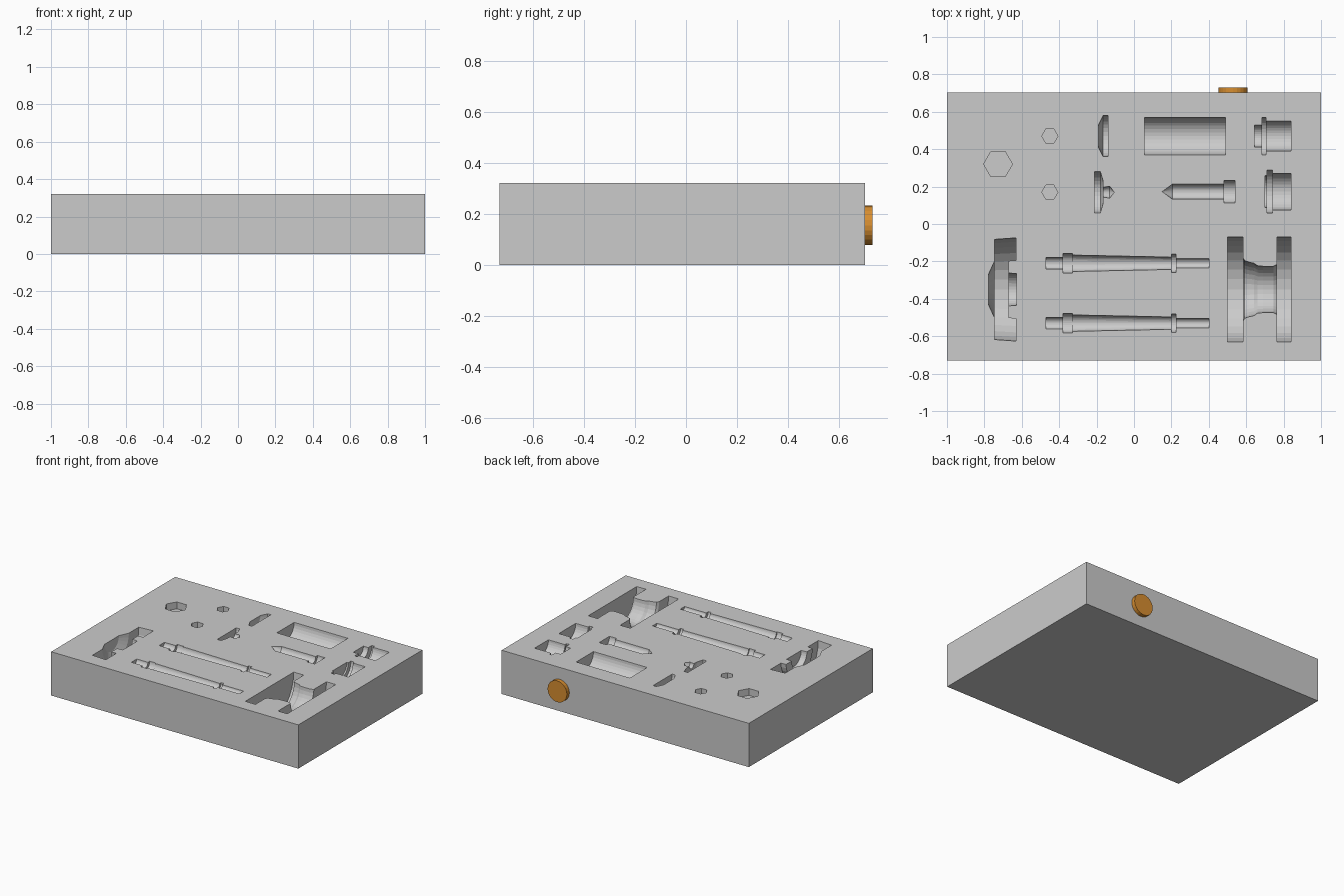
import bpy, bmesh, math
from mathutils import Matrix

if "Cube" in bpy.data.objects:
    bpy.data.objects.remove(bpy.data.objects["Cube"])

TOP = 0.32
Y0, Y1, YD = -0.731, 0.702, 0.731
SEG = 32


def make_object(name, bm):
    bmesh.ops.recalc_face_normals(bm, faces=bm.faces)
    mesh = bpy.data.meshes.new(name)
    bm.to_mesh(mesh)
    bm.free()
    obj = bpy.data.objects.new(name, mesh)
    bpy.context.collection.objects.link(obj)
    return obj


def turned(bm, y, profile):
    """Add a solid turned about an x-parallel axis lying in the top surface."""
    rings = []
    for x, r in profile:
        if r == 0:
            rings.append([bm.verts.new((x, y, TOP))] * SEG)
        else:
            angles = [2 * math.pi * i / SEG for i in range(SEG)]
            rings.append([bm.verts.new((x, y + r * math.cos(a), TOP + r * math.sin(a)))
                          for a in angles])
    for a, b in zip(rings, rings[1:]):
        for i in range(SEG):
            j = (i + 1) % SEG
            bm.faces.new(list(dict.fromkeys((a[i], a[j], b[j], b[i]))))


def stepped(*steps):
    """Profile from (x start, x end, radius) steps, closed on the axis."""
    pts = [(steps[0][0], 0)]
    for x0, x1, r in steps:
        pts += [(x0, r), (x1, r)]
    return pts + [(steps[-1][1], 0)]


def hexagon(bm, x, y, r, depth):
    bmesh.ops.create_cone(bm, cap_ends=True, segments=6, radius1=r, radius2=r, depth=2 * depth,
                          matrix=Matrix.Translation((x, y, TOP)) @ Matrix.Rotation(math.pi / 2, 4, 'Z'))


# Foam block
bm = bmesh.new()
bmesh.ops.create_cube(bm, size=1, matrix=Matrix.Translation((0, (Y0 + Y1) / 2, TOP / 2))
                      @ Matrix.Diagonal((2, Y1 - Y0, TOP, 1)))
block = make_object("foam_block", bm)

# Shapes of the recesses
cut = bmesh.new()
turned(cut, 0.47, stepped((0.055, 0.49, 0.10)))                                        # tube
turned(cut, 0.47, stepped((0.645, 0.685, 0.058), (0.685, 0.706, 0.10), (0.706, 0.84, 0.08)))
turned(cut, 0.173, stepped((0.70, 0.712, 0.085), (0.712, 0.74, 0.115), (0.74, 0.84, 0.098)))
turned(cut, 0.173, [(0.15, 0), (0.205, 0.04), (0.48, 0.04), (0.48, 0.06),
                    (0.54, 0.06), (0.54, 0)])                                          # pin
turned(cut, 0.47, [(-0.19, 0), (-0.19, 0.06), (-0.165, 0.11), (-0.14, 0.11), (-0.14, 0)])  # cap
turned(cut, 0.17, [(-0.21, 0), (-0.21, 0.11), (-0.18, 0.11), (-0.165, 0.06), (-0.165, 0.026),
                   (-0.13, 0.032), (-0.105, 0)])                                       # plug
for y in (-0.21, -0.53):                                                               # tapered rods
    turned(cut, y, [(-0.47, 0), (-0.47, 0.031), (-0.38, 0.031), (-0.38, 0.052), (-0.33, 0.052),
                    (-0.33, 0.044), (0.20, 0.033), (0.20, 0.049), (0.225, 0.049),
                    (0.225, 0.025), (0.40, 0.025), (0.40, 0)])
turned(cut, -0.35, [(0.50, 0), (0.50, 0.28), (0.582, 0.28), (0.582, 0.17), (0.592, 0.154),
                    (0.615, 0.146), (0.642, 0.14), (0.66, 0.127), (0.69, 0.124), (0.745, 0.124),
                    (0.765, 0.134), (0.765, 0.28), (0.84, 0.28), (0.84, 0)])           # spool
turned(cut, -0.35, [(-0.777, 0), (-0.777, 0.083), (-0.745, 0.153), (-0.745, 0.268),
                    (-0.632, 0.276), (-0.632, 0.155), (-0.672, 0.153), (-0.672, 0.088),
                    (-0.628, 0.085), (-0.628, 0)])                                     # wheel
hexagon(cut, -0.727, 0.32, 0.077, 0.05)
for y in (0.47, 0.17):
    hexagon(cut, -0.45, y, 0.043, 0.04)
cutter = make_object("recess_cutter", cut)
cutter.hide_render = True

# Carve the recesses
mod = block.modifiers.new("recesses", 'BOOLEAN')
mod.operation = 'DIFFERENCE'
mod.solver = 'EXACT'
mod.object = cutter
bpy.context.view_layer.objects.active = block
bpy.ops.object.modifier_apply(modifier=mod.name)
bpy.data.objects.remove(cutter)

# Orange disc on the back
bm = bmesh.new()
bmesh.ops.create_cone(bm, cap_ends=True, segments=24, radius1=0.078, radius2=0.078, depth=YD - Y1,
                      matrix=Matrix.Translation((0.53, (Y1 + YD) / 2, 0.155))
                      @ Matrix.Rotation(math.pi / 2, 4, 'X'))
disc = make_object("back_disc", bm)
orange = bpy.data.materials.new("orange")
orange.diffuse_color = (0.68, 0.27, 0.03, 1)
orange.use_nodes = True
orange.node_tree.nodes["Principled BSDF"].inputs["Base Color"].default_value = orange.diffuse_color
disc.data.materials.append(orange)
